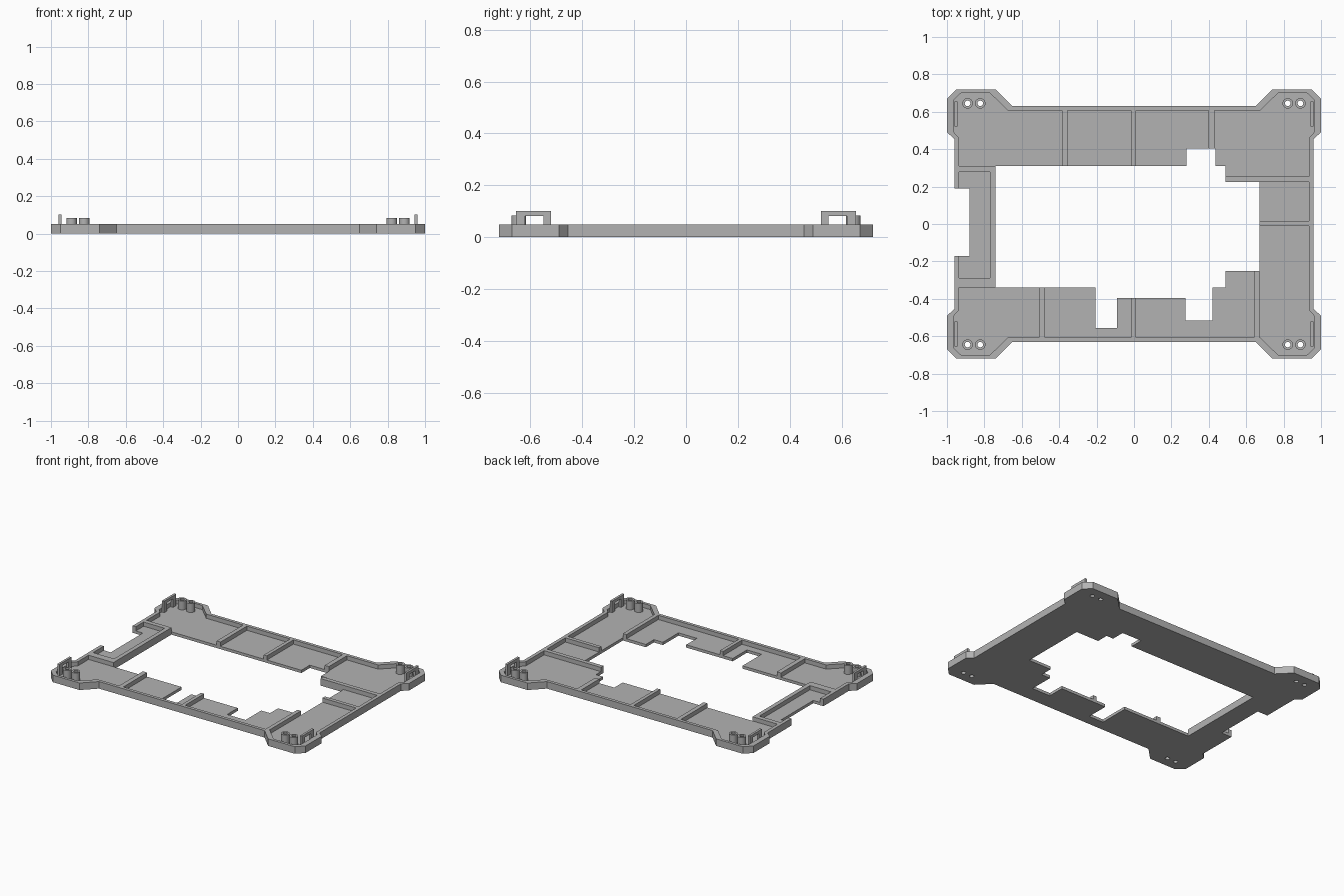
import bpy, math

if "Cube" in bpy.data.objects:
    bpy.data.objects.remove(bpy.data.objects["Cube"])

FLOOR, TOP = 0.02, 0.05
grey = bpy.data.materials.new("plastic grey")
grey.diffuse_color = (0.45, 0.45, 0.45, 1)
grey.use_nodes = True
grey.node_tree.nodes["Principled BSDF"].inputs["Base Color"].default_value = grey.diffuse_color


def prism(name, loops, z0, z1):
    """Extrude flat outlines (inner loops become holes) from z0 to z1."""
    cu = bpy.data.curves.new(name, 'CURVE')
    cu.dimensions = '2D'
    cu.fill_mode = 'BOTH'
    cu.extrude = (z1 - z0) / 2
    for pts in loops:
        s = cu.splines.new('POLY')
        s.points.add(len(pts) - 1)
        for p, (x, y) in zip(s.points, pts):
            p.co = (x, y, 0, 1)
        s.use_cyclic_u = True
    ob = bpy.data.objects.new(name, cu)
    bpy.context.collection.objects.link(ob)
    ob.location.z = (z0 + z1) / 2
    bpy.ops.object.select_all(action='DESELECT')
    ob.select_set(True)
    bpy.context.view_layer.objects.active = ob
    bpy.ops.object.convert(target='MESH')
    ob = bpy.context.object
    ob.data.materials.clear()
    ob.data.materials.append(grey)
    bpy.ops.object.shade_smooth_by_angle(angle=math.radians(30))
    return ob


def box(name, x0, x1, y0, y1, z0=FLOOR, z1=TOP):
    return prism(name, [[(x0, y0), (x1, y0), (x1, y1), (x0, y1)]], z0, z1)


def circle(cx, cy, r, n=24):
    return [(cx + r * math.cos(2 * math.pi * i / n),
             cy + r * math.sin(2 * math.pi * i / n)) for i in range(n)]


def corner(quarter, sx, sy):
    pts = [(sx * x, sy * y) for x, y in quarter]
    return pts if sx * sy > 0 else pts[::-1]


def around(quarter):
    """Counter-clockwise chain starting and ending on the left side."""
    return [p for s in ((-1, -1), (1, -1), (1, 1), (-1, 1)) for p in corner(quarter, *s)]


outer = [(0.96, 0.455), (1, 0.49), (1, 0.67), (0.95, 0.72), (0.74, 0.72), (0.65, 0.63)]
inner = [(0.935, 0.46), (0.963, 0.49), (0.963, 0.665), (0.925, 0.70), (0.77, 0.70), (0.675, 0.607)]

# Floor plate with stepped opening, left notch and screw holes
opening = [(-0.74, 0.31), (0.28, 0.31), (0.28, 0.405), (0.435, 0.405), (0.435, 0.31),
           (0.49, 0.31), (0.49, 0.225), (0.67, 0.225), (0.67, -0.25), (0.49, -0.25),
           (0.49, -0.34), (0.42, -0.34), (0.42, -0.515), (0.275, -0.515), (0.275, -0.395),
           (-0.09, -0.395), (-0.09, -0.555), (-0.205, -0.555), (-0.205, -0.34), (-0.74, -0.34)]
notch = [(-0.96, 0.19), (-0.88, 0.19), (-0.88, -0.17), (-0.96, -0.17)]
posts = [(sx * x, sy * 0.645) for sx in (-1, 1) for sy in (-1, 1) for x in (0.89, 0.822)]
prism("floor_plate", [around(outer) + notch, opening] +
      [circle(x, y, 0.015) for x, y in posts], 0, FLOOR)

# Raised outer rim, broken at the notch
rim = ([(-0.96, -0.17)] + around(outer) + [(-0.96, 0.19), (-0.935, 0.19)]
       + around(inner)[::-1] + [(-0.935, -0.17)])
prism("outer_rim", [rim], FLOOR, TOP)

# Ribs across the floor
for x0, x1, y0, y1 in ((-0.385, -0.355, 0.31, 0.61), (-0.015, 0.01, 0.31, 0.61),
                       (0.397, 0.43, 0.405, 0.61), (-0.508, -0.475, -0.61, -0.34),
                       (-0.015, 0.01, -0.61, -0.395), (0.642, 0.67, -0.61, -0.25),
                       (0.49, 0.94, 0.225, 0.255), (0.67, 0.94, -0.01, 0.017),
                       (-0.77, -0.74, -0.34, 0.31), (-0.94, -0.77, 0.277, 0.31),
                       (-0.94, -0.77, -0.34, -0.29)):
    box("rib", x0, x1, y0, y1)

# Hollow screw posts
for x, y in posts:
    prism("screw_post", [circle(x, y, 0.028), circle(x, y, 0.015)], FLOOR, 0.083)

# Clip frames at the corners
for sx in (-1, 1):
    for sy in (-1, 1):
        x0, x1 = sorted((sx * 0.944, sx * 0.96))
        for name, a, b, z0, z1 in (("clip_leg", 0.52, 0.55, FLOOR, 0.081),
                                   ("clip_leg", 0.62, 0.655, FLOOR, 0.081),
                                   ("clip_bar", 0.52, 0.655, 0.081, 0.102)):
            y0, y1 = sorted((sy * a, sy * b))
            box(name, x0, x1, y0, y1, z0, z1)
